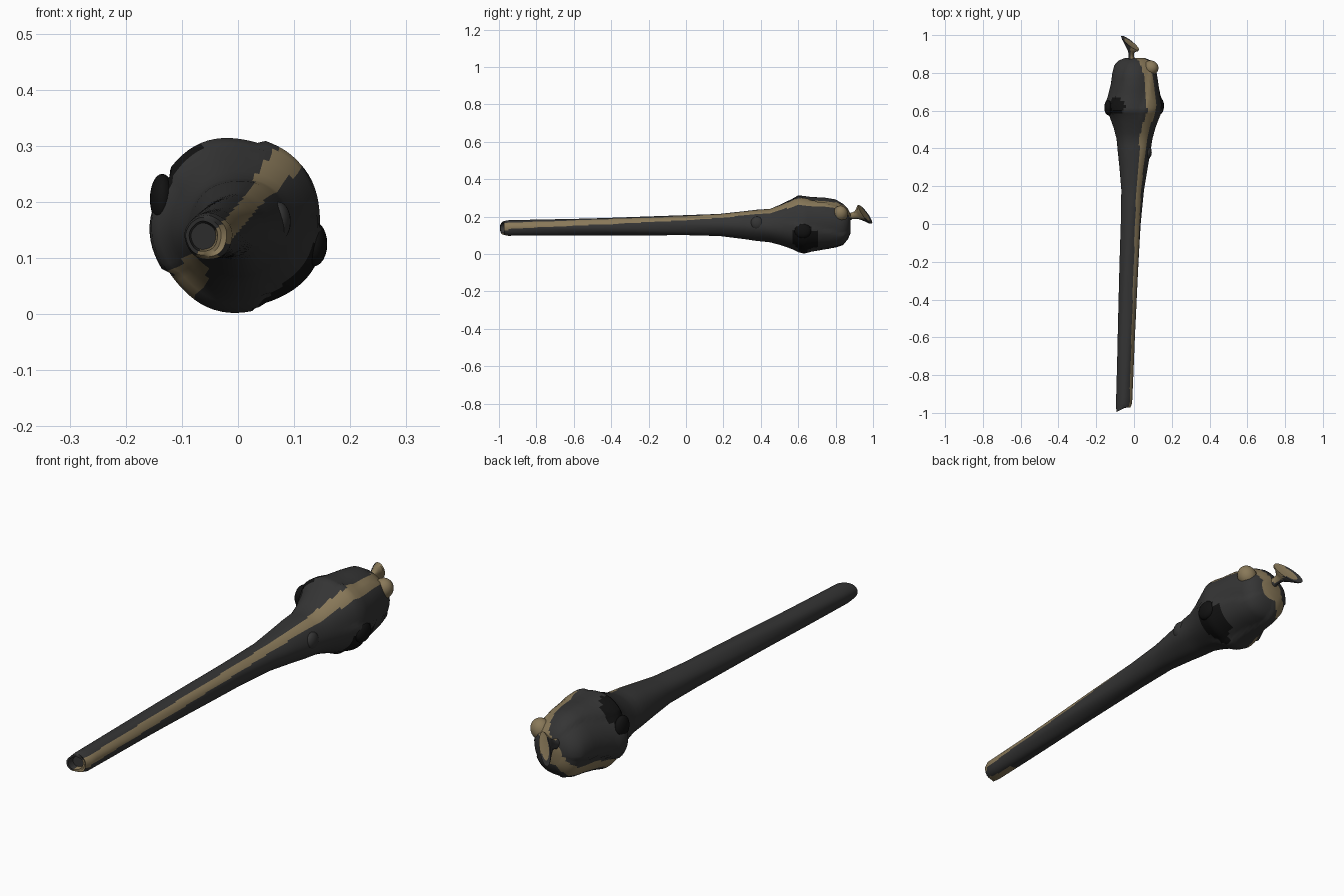
import bpy, bmesh, math
from mathutils import Vector

if "Cube" in bpy.data.objects:
    bpy.data.objects.remove(bpy.data.objects["Cube"])


def material(name, rgb):
    m = bpy.data.materials.new(name)
    m.diffuse_color = (*rgb, 1)
    m.use_nodes = True
    m.node_tree.nodes["Principled BSDF"].inputs["Base Color"].default_value = m.diffuse_color
    return m


DARK = material("dark_wood", (0.035, 0.035, 0.035))
TAN = material("tan_grain", (0.25, 0.19, 0.10))
BLACK = material("burnt_patch", (0.006, 0.006, 0.006))


def loft(name, rings, mats, paint=None):
    """Skin closed rings of points, cap both ends, colour faces by position."""
    bm = bmesh.new()
    loops = [[bm.verts.new(p) for p in r] for r in rings]
    n = len(loops[0])
    for a, b in zip(loops, loops[1:]):
        for i in range(n):
            bm.faces.new((a[i], a[(i + 1) % n], b[(i + 1) % n], b[i]))
    bm.faces.new(loops[0])
    bm.faces.new(loops[-1])
    bmesh.ops.recalc_face_normals(bm, faces=bm.faces)
    if paint:
        for f in bm.faces:
            f.material_index = paint(f.calc_center_median())
    me = bpy.data.meshes.new(name)
    bm.to_mesh(me)
    bm.free()
    for m in mats:
        me.materials.append(m)
    ob = bpy.data.objects.new(name, me)
    bpy.context.collection.objects.link(ob)
    bpy.ops.object.select_all(action='DESELECT')
    ob.select_set(True)
    bpy.context.view_layer.objects.active = ob
    bpy.ops.object.shade_smooth_by_angle(angle=math.radians(40))
    return ob


# Club outline: y, left x, right x, bottom z, top z
STATIONS = [
    (-0.995, -.093, -.030, .105, .172), (-0.95, -.095, -.010, .097, .180),
    (-0.60, -.087, .004, .099, .188), (0.0, -.070, .035, .100, .207),
    (0.18, -.068, .052, .096, .214), (0.30, -.078, .072, .082, .228),
    (0.38, -.086, .086, .071, .238), (0.45, -.092, .097, .064, .243),
    (0.51, -.107, .114, .048, .268), (0.57, -.130, .138, .026, .300),
    (0.60, -.155, .150, .010, .319), (0.63, -.158, .155, .002, .315),
    (0.67, -.140, .147, .012, .308), (0.74, -.122, .135, .024, .303),
    (0.80, -.114, .124, .033, .292), (0.84, -.104, .113, .046, .268),
    (0.865, -.082, .093, .075, .243), (0.880, -.045, .055, .110, .210)]
N = 72


def lerp(a, b, t):
    return [p + (q - p) * t for p, q in zip(a, b)]


def club_ring(s, shrink=1.0):
    y, x0, x1, z0, z1 = s
    ring = []
    head = min(1, max(0, (y - .52) / .08))
    for i in range(N):
        a = 2 * math.pi * i / N
        # bark ripples on the neck, overlapping leaf plates on the head
        leaf = ((a / (2 * math.pi) * 5 + (y - .6) * 1.6) % 1) - .5
        k = 1 + .015 * math.sin(5 * a + 7 * y) + head * .05 * leaf - .02 * head
        k *= shrink
        x = (x0 + x1) / 2 + (x1 - x0) / 2 * k * math.cos(a)
        z = (z0 + z1) / 2 + (z1 - z0) / 2 * k * math.sin(a)
        cut = .5 * (x - x0) if y < -.99 else 0
        ring.append((x, y + cut, z))
    return ring


def paint_club(c):
    # grain band lies in a slanted plane running the whole length
    d = .77 * (c.x + .005) - .64 * (c.z - .165)
    upper = .64 * c.x + .77 * c.z > .085
    w = .016 if c.y < .3 else .016 + .012 * min(1, (c.y - .3) / .3)
    if abs(d) < w and (upper or c.y > .45 or c.y < -.85):
        return 1
    edge = .122 + .25 * abs(c.y - .63)
    if abs(d) > edge and .57 < c.y < .72:
        return 2
    return 0


rings = []
for s, t in zip(STATIONS, STATIONS[1:]):
    steps = max(2, round((t[0] - s[0]) / .04))
    rings += [club_ring(lerp(s, t, k / steps)) for k in range(steps)]
rings.append(club_ring(STATIONS[-1]))

# hollow at the narrow end
rim = club_ring(STATIONS[0], .8)
hollow = [(x, y + .025, z) for x, y, z in club_ring(STATIONS[0], .7)]
loft("club_body", [hollow, rim] + rings, [DARK, TAN, BLACK], paint_club)


# Flared stalk on the head: centre, long half-axis, short half-axis
def oval(c, u, v, n=32):
    c, u, v = Vector(c), Vector(u), Vector(v)
    return [c + u * math.cos(2 * math.pi * i / n) + v * math.sin(2 * math.pi * i / n)
            for i in range(n)]


loft("stalk", [
    oval((-.010, .860, .195), (0, 0, .030), (.026, 0, 0)),
    oval((-.014, .885, .203), (0, -.003, .017), (.014, 0, 0)),
    oval((-.016, .910, .208), (.003, -.010, .020), (.015, -.003, 0)),
    oval((-.018, .932, .210), (.012, -.020, .034), (.026, -.008, 0)),
    oval((-.020, .950, .211), (.026, -.032, .048), (.036, -.016, 0)),
    oval((-.021, .958, .212), (.028, -.034, .050), (.038, -.017, 0)),
    oval((-.020, .955, .214), (.018, -.024, .036), (.026, -.011, 0)),
], [DARK, TAN], lambda c: 1 if c.z > .19 and c.x > -.02 else 0)


# Small knots and lips standing out from the surface
def knot(name, loc, size, mat, rot=0):
    bpy.ops.mesh.primitive_uv_sphere_add(segments=24, ring_count=12, radius=1,
                                         location=loc, rotation=(0, rot, 0))
    ob = bpy.context.object
    ob.name = name
    ob.scale = size
    ob.data.materials.append(mat)
    bpy.ops.object.shade_smooth()


knot("head_lip", (.088, .826, .215), (.040, .040, .045), TAN, .6)
knot("neck_knot", (.072, .380, .165), (.022, .035, .035), DARK)
knot("right_knot", (.135, .625, .125), (.024, .045, .040), BLACK)
knot("left_knot", (-.135, .615, .205), (.022, .040, .045), BLACK)
